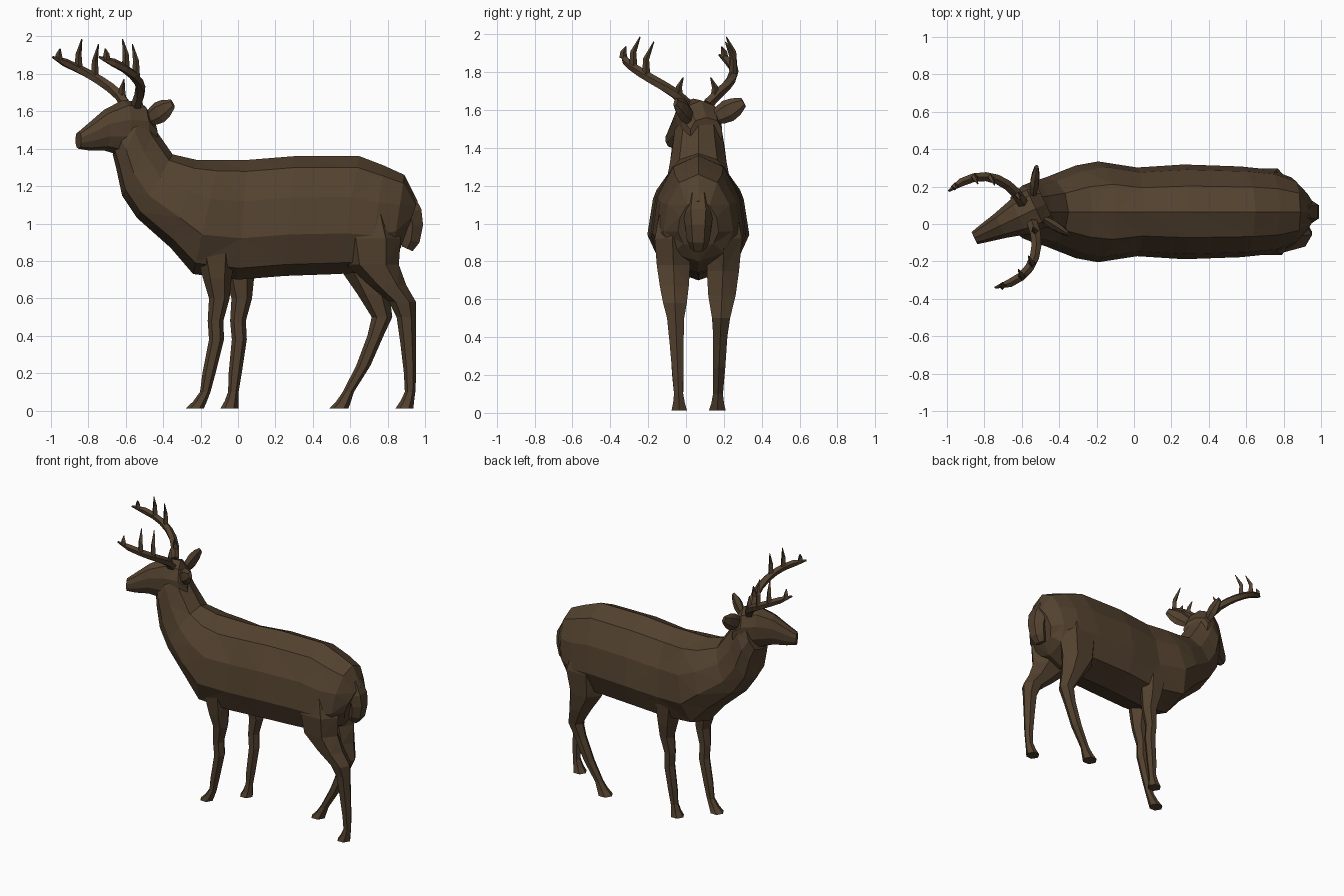
import bpy
import bmesh
from math import sin, cos, pi
from mathutils import Vector

default_cube = bpy.data.objects.get("Cube")
if default_cube:
    bpy.data.objects.remove(default_cube)

MIDLINE = .065          # y of the animal's plane of symmetry
UP = Vector((0, 0, 1))

# One flat hide colour
brown = bpy.data.materials.new("dark brown hide")
brown.use_nodes = True
hide = (.085, .053, .028, 1)
brown.diffuse_color = hide
shader = brown.node_tree.nodes["Principled BSDF"]
shader.inputs["Base Color"].default_value = hide
shader.inputs["Roughness"].default_value = .9


def loft(name, rings):
    """Skin a list of rings, cap both ends and leave flat triangles."""
    bm = bmesh.new()
    loops = [[bm.verts.new(point) for point in ring] for ring in rings]
    count = len(loops[0])
    for near, far in zip(loops, loops[1:]):
        for i in range(count):
            j = (i + 1) % count
            bm.faces.new((near[i], near[j], far[j], far[i]))
    bm.faces.new(loops[0])
    bm.faces.new(loops[-1])
    bmesh.ops.triangulate(bm, faces=bm.faces)
    bmesh.ops.recalc_face_normals(bm, faces=bm.faces)
    mesh = bpy.data.meshes.new(name)
    bm.to_mesh(mesh)
    bm.free()
    mesh.materials.append(brown)
    obj = bpy.data.objects.new(name, mesh)
    bpy.context.collection.objects.link(obj)


def ring(centre, u, v, sides):
    """Elliptical ring spanned by the half axes u and v."""
    angles = [2 * pi * i / sides for i in range(sides)]
    return [centre + u * cos(a) + v * sin(a) for a in angles]


def pear_ring(top, low, half_width, sag=.2, sides=10):
    """Squarish ring from a back point to a belly point, fuller below by sag."""
    centre, rise = (top + low) / 2, (top - low) / 2
    points = []
    for i in range(sides):
        a = 2 * pi * i / sides + pi / 2
        sign = 1 if cos(a) > 0 else -1
        across = half_width * sign * abs(cos(a)) ** .8 * (1.06 - sag * sin(a))
        points.append(centre + rise * sin(a) + Vector((0, across, 0)))
    return points


def tube(name, path, widths, wide, flat=1, sides=5):
    """Tapered tube along a path, optionally flattened across the wide axis."""
    rings = []
    for i, point in enumerate(path):
        ahead = path[min(i + 1, len(path) - 1)]
        behind = path[max(i - 1, 0)]
        along = (ahead - behind).normalized()
        u = (wide - along * wide.dot(along)).normalized()
        v = along.cross(u) * flat
        rings.append(ring(point, u * widths[i], v * widths[i], sides))
    loft(name, rings)


def head_point(forward, side, z):
    """Place a point in the frame of the head, which is turned to its left."""
    return Vector((-.57 - .9 * forward - .43 * side,
                   .06 - .43 * forward + .9 * side, z))


# Head: distance forward, top height, jaw height, half width
head_sections = ((.315, 1.49, 1.4, .035), (.25, 1.54, 1.39, .05),
                 (.16, 1.61, 1.39, .07), (.05, 1.66, 1.36, .1),
                 (-.05, 1.65, 1.35, .11), (-.11, 1.56, 1.38, .09))
head_rings = []
for forward, top, jaw, width in head_sections:
    section = pear_ring(Vector((0, 0, top)), Vector((0, 0, jaw)), width, sag=-.05)
    head_rings.append([head_point(forward, p.y, p.z) for p in section])
loft("head", head_rings)

# Neck, torso and rump: back x and z, underside x and z, half width
body_sections = ((-.56, 1.64, -.67, 1.37, .1), (-.5, 1.6, -.65, 1.29, .13),
                 (-.44, 1.5, -.62, 1.15, .145), (-.35, 1.37, -.54, 1.03, .17),
                 (-.22, 1.34, -.36, .87, .23), (-.1, 1.34, -.24, .73, .25),
                 (.05, 1.34, 0, .7, .22), (.3, 1.36, .25, .72, .235),
                 (.65, 1.36, .53, .73, .225), (.78, 1.31, .7, .74, .21),
                 (.89, 1.26, .82, .8, .17), (.96, 1.12, .87, .87, .1))
loft("body", [pear_ring(Vector((xt, MIDLINE, zt)), Vector((xb, MIDLINE, zb)), width)
              for xt, zt, xb, zb, width in body_sections])

# Tail, a thick wedge tucked against the rump
tail_path = [Vector((x, MIDLINE, z)) for x, z in
             ((.89, 1.15), (.92, 1.06), (.935, .99), (.925, .91), (.905, .865))]
tube("tail", tail_path, (.06, .08, .07, .06, .04), Vector((0, 1, 0)), flat=.9, sides=6)


def leg(name, side, joints, toe, shift=0, lift=0):
    """Leg from joints of x, z and thickness, ending in a pointed hoof."""
    ankle_x, ankle_z, ankle = joints[-1]
    hoof = [(ankle_x - toe / 2, ankle_z / 2, ankle * 1.3),
            (ankle_x - toe, .012, ankle * 1.7)]
    rings = []
    for x, z, thickness in list(joints) + hoof:
        x += shift + lift * max(0, .4 - z)
        centre = Vector((x, MIDLINE + side * (.1 + .04 * z), z))
        half_width = min(thickness, .055 + thickness / 3)
        rings.append(ring(centre, Vector((thickness, 0, 0)),
                          Vector((0, half_width, 0)), 6))
    loft(name, rings)


# Legs, with the left foreleg trailing the right
foreleg = ((-.12, .98, .05), (-.12, .86, .11), (-.11, .7, .075), (-.1, .6, .055),
           (-.12, .48, .042), (-.115, .38, .04), (-.155, .2, .035), (-.175, .1, .028))
leg("front_right_leg", -1, foreleg, toe=.055)
leg("front_left_leg", 1, foreleg, toe=.03, shift=.12, lift=.1)
leg("rear_left_leg", 1, ((.7, 1.1, .06), (.69, .92, .16), (.68, .75, .13),
                         (.725, .62, .085), (.77, .5, .055), (.735, .4, .043),
                         (.67, .24, .038), (.59, .1, .03)), toe=.05)
leg("rear_right_leg", -1, ((.72, 1.1, .06), (.71, .92, .16), (.72, .78, .14),
                           (.8, .67, .1), (.88, .58, .072), (.9, .5, .052),
                           (.91, .36, .042), (.92, .2, .033), (.92, .1, .028)), toe=.03)


def beam(t, side):
    """Point on an antler's main beam, sweeping out and then forward."""
    spread = .06 + .24 * sin(1.9 * t)
    return head_point(.33 * t ** 1.8, side * spread, 1.63 + .26 * t ** .8)


# Ears and antlers, mirrored in the frame of the head
for label, side in (("left", 1), ("right", -1)):
    ear_base = head_point(-.06, side * .06, 1.55)
    ear_tip = head_point(-.15, side * .2, 1.64)
    ear_path = [ear_base.lerp(ear_tip, i / 4) for i in range(5)]
    tube(label + "_ear", ear_path, (.03, .05, .06, .05, .025), UP, flat=.45, sides=6)

    steps = [i / 7 for i in range(8)]
    tube(label + "_antler", [beam(t, side) for t in steps],
         [.03 - .008 * t if t < 1 else .006 for t in steps], UP)

    # Tines: place along the beam, height
    for t, height in ((.1, .1), (.5, .18), (.7, .16), (.93, .06)):
        root = beam(t, side)
        inward = (head_point(0, 0, 0) - head_point(0, side, 0)) * height
        tip = root + UP * height + inward / 4
        bend = root + UP * height / 2
        tube(label + "_antler_tine", [root, bend, tip], (.022, .016, .003),
             Vector((1, 0, 0)), sides=4)
